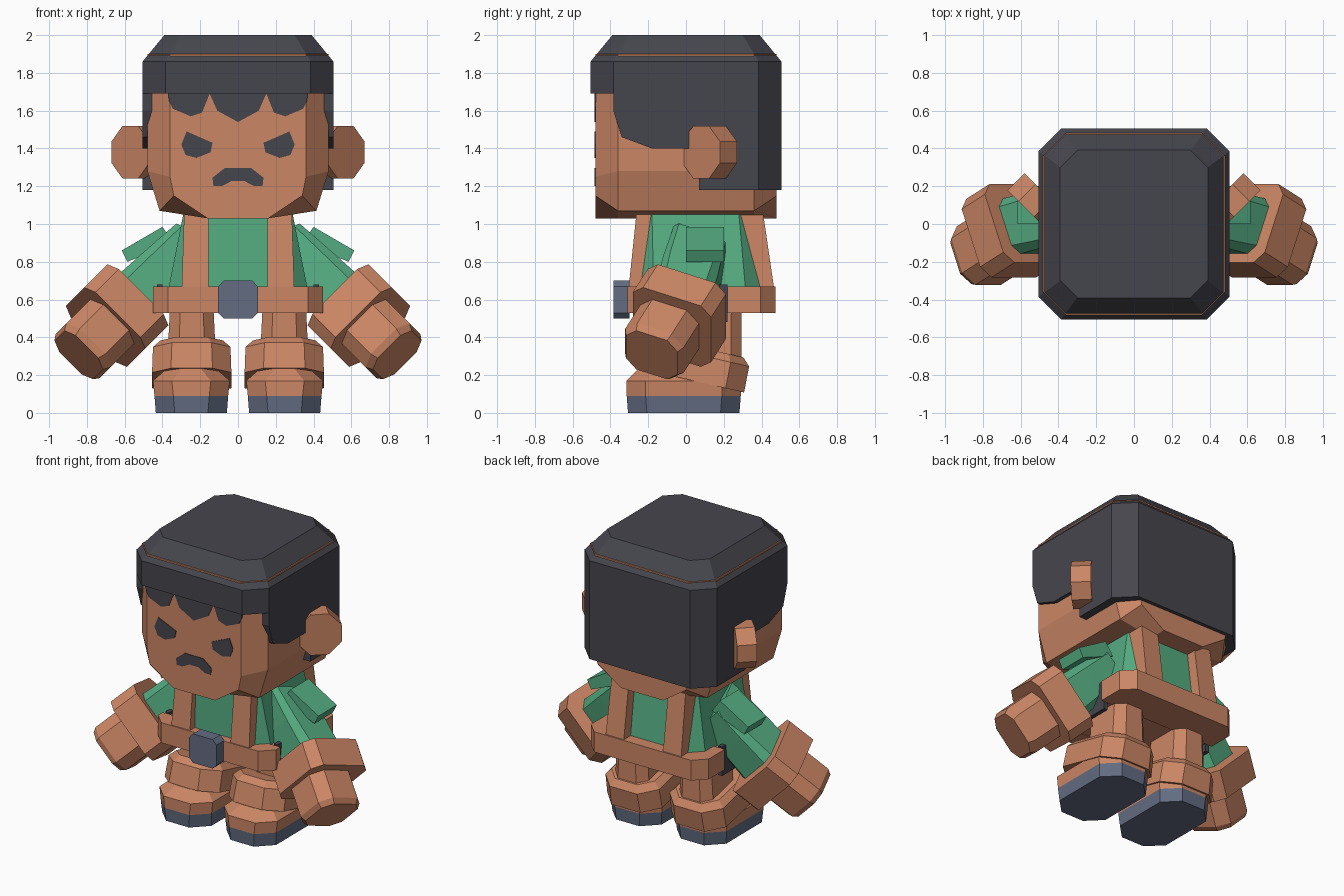
import bpy, bmesh, math
from mathutils import Vector

if "Cube" in bpy.data.objects:
    bpy.data.objects.remove(bpy.data.objects["Cube"])


def material(name, rgb):
    m = bpy.data.materials.new(name)
    m.use_nodes = True
    m.diffuse_color = (*rgb, 1)
    bsdf = next(n for n in m.node_tree.nodes if n.type == 'BSDF_PRINCIPLED')
    bsdf.inputs["Base Color"].default_value = (*rgb, 1)
    return m


SKIN = material("warm_tan", (0.60, 0.24, 0.13))
DARK = material("charcoal", (0.060, 0.060, 0.074))
GREEN = material("shirt_green", (0.09, 0.41, 0.22))
SLATE = material("slate_blue", (0.125, 0.150, 0.225))


def world(u, v, w):
    return Vector((u, v, w))


def front(u, v, w):          # profile in x/z, depth along y
    return Vector((u, w, v))


def side(u, v, w):           # profile in y/z, depth along x
    return Vector((w, u, v))


# Arm frame: a runs down the arm, s across it, p outward from the body
A, S, P = Vector((.645, -.41, -.645)), Vector((.29, .91, -.29)), Vector((.707, 0, .707))


def arm(u, v, w):
    return P * u + S * v + A * w


def loft(name, stations, mat, frame=world, mirror=False):
    """Join cross-sections [(points, depth), ...] into a closed solid."""
    for sign, tag in ((1, "left_"), (-1, "right_")) if mirror else ((1, ""),):
        bm = bmesh.new()
        rings = []
        for pts, w in stations:
            ring = []
            for u, v in pts:
                co = frame(u, v, w)
                ring.append(bm.verts.new((co.x * sign, co.y, co.z)))
            rings.append(ring)
        n = len(rings[0])
        for r0, r1 in zip(rings, rings[1:]):
            for i in range(n):
                j = (i + 1) % n
                bm.faces.new((r0[i], r0[j], r1[j], r1[i]))
        bm.faces.new(rings[0])
        bm.faces.new(rings[-1])
        bmesh.ops.recalc_face_normals(bm, faces=bm.faces)
        me = bpy.data.meshes.new(tag + name)
        bm.to_mesh(me)
        bm.free()
        me.materials.append(mat)
        bpy.context.collection.objects.link(bpy.data.objects.new(tag + name, me))


def octagon(cx, cy, hx, hy, c):
    """Rectangle with cut corners."""
    k, m = hx - c, hy - c
    pts = [(hx, -m), (hx, m), (k, hy), (-k, hy), (-hx, m), (-hx, -m), (-k, -hy), (k, -hy)]
    return [(cx + x, cy + y) for x, y in pts]


def rect(x0, x1, y0, y1):
    return [(x0, y0), (x1, y0), (x1, y1), (x0, y1)]


def sym(half):
    """Complete a right-hand outline with its mirror image."""
    return half + [(-x, y) for x, y in reversed(half) if x != 0]


# Head with tapered jaw
inner = sym([(.36, 1.9), (.36, 1.25), (.34, 1.15), (.16, 1.03)])
outer = sym([(.48, 1.9), (.48, 1.28), (.415, 1.07), (.16, 1.03)])
loft("head", [(inner, -.48), (outer, -.36), (outer, .36), (inner, .48)], SKIN, front)

# Hair: cap, back block, side locks and jagged fringe
loft("hair_cap", [(octagon(0, 0, .505, .505, .12), 1.69),
                  (octagon(0, 0, .505, .505, .12), 1.86),
                  (octagon(0, 0, .39, .39, .09), 2.0)], DARK)
back = sym([(.505, .07), (.505, .385), (.385, .505)])
loft("hair_back", [(back, 1.18), (back, 1.70)], DARK)
lock = [(-.385, 1.70), (-.385, 1.60), (-.34, 1.46), (-.18, 1.40), (.08, 1.40), (.08, 1.70)]
loft("hair_side", [(lock, .42), (lock, .505)], DARK, side, True)
fringe = sym([(.37, 1.70), (.365, 1.65), (.345, 1.61), (.25, 1.57), (.19, 1.59),
              (.15, 1.69), (.11, 1.60), (0, 1.54)])
loft("hair_fringe", [(fringe, -.484), (fringe, -.476)], DARK, front)

# Face plates
eye = [(.30, 1.42), (.272, 1.49), (.135, 1.43), (.145, 1.38), (.22, 1.35), (.277, 1.365)]
loft("eye", [(eye, -.484), (eye, -.476)], DARK, front, True)
mouth = sym([(.07, 1.296), (.135, 1.245), (.13, 1.20), (.087, 1.20), (.035, 1.227)])
loft("mouth", [(mouth, -.484), (mouth, -.476)], DARK, front)


# Ears: octagonal slabs swept back at 45 degrees
def ear_frame(u, v, w):
    r = math.sqrt(.5)
    return Vector((.525 + r * (u + w), .125 + r * (u - w), 1.38 + v))


ear = octagon(0, 0, .14, .14, .082)
loft("ear", [(ear, -.0635), (ear, .0635)], SKIN, ear_frame, True)

# Torso
loft("torso", [(octagon(0, .075, .38, .325, .08), .60),
               (octagon(0, .05, .29, .29, .06), 1.05)], GREEN)

# Shoulder straps, front and back
loft("front_strap", [(rect(.155, .30, -.31, -.20), .60),
                     (rect(.155, .285, -.262, -.18), 1.06)], SKIN, world, True)
loft("back_strap", [(rect(.15, .29, .34, .475), .60),
                    (rect(.15, .28, .28, .405), 1.08)], SKIN, world, True)

# Hips and the two halves of the belt
hips = octagon(0, .08, .405, .36, .08)
loft("hips", [(hips, .535), (hips, .66)], SKIN)
belt_front = sym([(.45, -.18), (.45, -.23), (.37, -.31)])
loft("belt_front", [(belt_front, .53), (belt_front, .67)], SKIN)
belt_back = sym([(.45, .22), (.45, .395), (.37, .475)])
loft("belt_back", [(belt_back, .53), (belt_back, .67)], SKIN)
panel = rect(-.18, .22, .48, .68)
loft("hip_panel", [(panel, .40), (panel, .43)], DARK, side, True)

# Buckle
loft("buckle", [(octagon(0, .60, .105, .10, .03), -.385),
                (octagon(0, .60, .105, .10, .03), -.30)], SLATE, front)

# Sleeve and shoulder pad
loft("sleeve", [(octagon(.82, -.11, .12, .15, .03), -.42),
                (octagon(.82, -.06, .135, .16, .04), -.20),
                (octagon(.815, 0, .155, .16, .05), .05)], GREEN, arm, True)
pad = [(.40, .985), (.615, .86), (.585, .80), (.34, .90)]
loft("shoulder_pad", [(pad, 0), (pad, .20)], GREEN, front, True)

# Glove cuff and fist
cuff = octagon(.817, .004, .228, .228, .06)
loft("glove_cuff", [(cuff, .0), (cuff, .19)], SKIN, arm, True)
fist = octagon(.813, -.01, .165, .17, .07)
loft("fist", [(fist, .15), (fist, .385), (octagon(.813, -.01, .145, .15, .06), .42)],
     SKIN, arm, True)

# Legs
loft("leg", [(octagon(.245, .125, .135, .17, .06), .15),
             (octagon(.245, .125, .115, .17, .055), .56)], SKIN, world, True)


# Boot cuff, tilted down at the heel
def boot_frame(u, v, w):
    t = math.radians(13)
    return Vector((u, .05 + v * math.cos(t) + w * math.sin(t),
                   .26 - v * math.sin(t) + w * math.cos(t)))


loft("boot_cuff", [(octagon(.245, 0, .21, .285, .10), -.09),
                   (octagon(.245, 0, .205, .28, .10), .05),
                   (octagon(.245, 0, .165, .24, .08), .09)], SKIN, boot_frame, True)

# Shoes: slate sole, tan upper
loft("sole", [(octagon(.247, -.012, .188, .295, .10), 0),
              (octagon(.247, -.012, .195, .302, .10), .09)], SLATE, world, True)
loft("shoe", [(octagon(.247, -.012, .195, .302, .10), .09),
              (octagon(.247, -.012, .203, .302, .10), .17),
              (octagon(.247, -.01, .13, .24, .08), .235)], SKIN, world, True)
